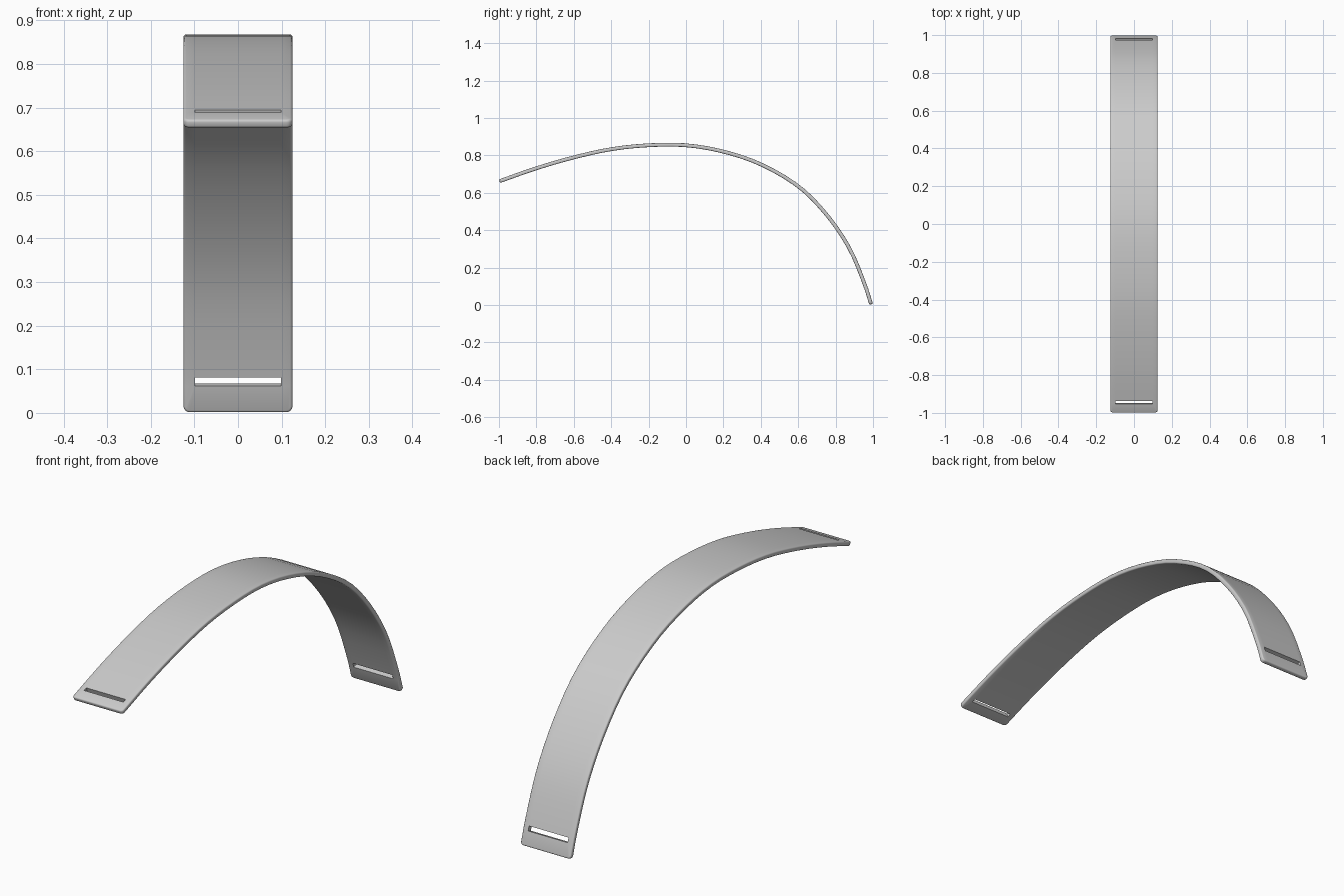
import bpy
import bmesh
from mathutils import Vector

cube = bpy.data.objects.get("Cube")
if cube:
    bpy.data.objects.remove(cube, do_unlink=True)

HALF_WIDTH, SLOT_HALF, THICK = 0.125, 0.098, 0.02

# Side profile (y, z) of the strip's middle layer, front to back
profile = [(-0.997, 0.662), (-0.8, 0.731), (-0.6, 0.789), (-0.4, 0.833),
           (-0.2, 0.854), (0, 0.854), (0.2, 0.82), (0.4, 0.752),
           (0.6, 0.635), (0.75, 0.485), (0.87, 0.31), (0.95, 0.125),
           (0.99, 0.003)]


def smooth_path(points, steps=24):
    """Catmull-Rom path through the points."""
    p = [Vector(q) for q in points]
    p = [2 * p[0] - p[1]] + p + [2 * p[-1] - p[-2]]
    path = []
    for a, b, c, d in zip(p, p[1:], p[2:], p[3:]):
        for i in range(steps):
            t = i / steps
            path.append(0.5 * (2 * b + (c - a) * t + (2 * a - 5 * b + 4 * c - d) * t ** 2
                               + (3 * b - a - 3 * c + d) * t ** 3))
    return path + [p[-2]]


path = smooth_path(profile)
dist = [0.0]
for a, b in zip(path, path[1:]):
    dist.append(dist[-1] + (b - a).length)
length = dist[-1]


def along(s):
    """Point on the path at arc length s."""
    s = min(max(s, 0), length)
    i = next(k for k in range(1, len(dist)) if dist[k] >= s or k == len(dist) - 1)
    return path[i - 1].lerp(path[i], (s - dist[i - 1]) / (dist[i] - dist[i - 1]))


def bend(co):
    """Carry a flat (x, s, height) position onto the arch."""
    tangent = (along(co.y + 0.02) - along(co.y - 0.02)).normalized()
    q = along(co.y) + Vector((-tangent.y, tangent.x)) * co.z
    return Vector((co.x, q.x, q.y))


# Flat strip with one slot near each end
slots = [(0.05, 0.067), (length - 0.085, length - 0.064)]
start, end = slots[0][1], slots[1][0]
count = 36
rows = [0, slots[0][0]] + [start + (end - start) * i / count for i in range(count + 1)]
rows += [slots[1][1], length]
cols = [-HALF_WIDTH, -SLOT_HALF, SLOT_HALF, HALF_WIDTH]

bm = bmesh.new()
grid = [[bm.verts.new((x, s, -THICK / 2)) for x in cols] for s in rows]
for r in range(len(rows) - 1):
    for c in range(len(cols) - 1):
        if c == 1 and r in (1, len(rows) - 3):
            continue
        bm.faces.new((grid[r][c], grid[r][c + 1], grid[r + 1][c + 1], grid[r + 1][c]))
made = bmesh.ops.extrude_face_region(bm, geom=bm.faces[:], use_keep_orig=True)
bmesh.ops.translate(bm, vec=(0, 0, THICK),
                    verts=[g for g in made["geom"] if isinstance(g, bmesh.types.BMVert)])
bmesh.ops.recalc_face_normals(bm, faces=bm.faces[:])


def is_corner(e):
    a, b = e.verts[0].co, e.verts[1].co
    mid = (a + b) / 2
    return (abs(a.z - b.z) > THICK / 2 and abs(mid.x) > HALF_WIDTH - 0.001
            and (mid.y < 0.001 or mid.y > length - 0.001))


def is_rim(e):
    if len(e.link_faces) != 2:
        return False
    flat = [abs(f.normal.z) > 0.9 for f in e.link_faces]
    mid = (e.verts[0].co + e.verts[1].co) / 2
    outer = abs(mid.x) > HALF_WIDTH - 0.016 or mid.y < 0.016 or mid.y > length - 0.016
    return flat[0] != flat[1] and outer


# Rounded corners, then a softened outer rim
bmesh.ops.bevel(bm, geom=[e for e in bm.edges if is_corner(e)], offset=0.014,
                offset_type='OFFSET', segments=4, profile=0.5, affect='EDGES')
bm.normal_update()
bmesh.ops.bevel(bm, geom=[e for e in bm.edges if is_rim(e)], offset=0.006,
                offset_type='OFFSET', segments=3, profile=0.5, affect='EDGES')

# Bend into the arch
for v in bm.verts:
    v.co = bend(v.co)
bmesh.ops.recalc_face_normals(bm, faces=bm.faces[:])

mesh = bpy.data.meshes.new("curved_strap")
bm.to_mesh(mesh)
bm.free()
strap = bpy.data.objects.new("curved_strap", mesh)
bpy.context.collection.objects.link(strap)

# Plain grey material
grey = bpy.data.materials.new("plain_grey")
grey.use_nodes = True
colour = (0.6, 0.6, 0.6, 1)
grey.diffuse_color = colour
for node in grey.node_tree.nodes:
    if node.type == 'BSDF_PRINCIPLED':
        node.inputs["Base Color"].default_value = colour
mesh.materials.append(grey)

bpy.ops.object.select_all(action='DESELECT')
strap.select_set(True)
bpy.context.view_layer.objects.active = strap
bpy.ops.object.shade_smooth_by_angle(angle=0.7)
